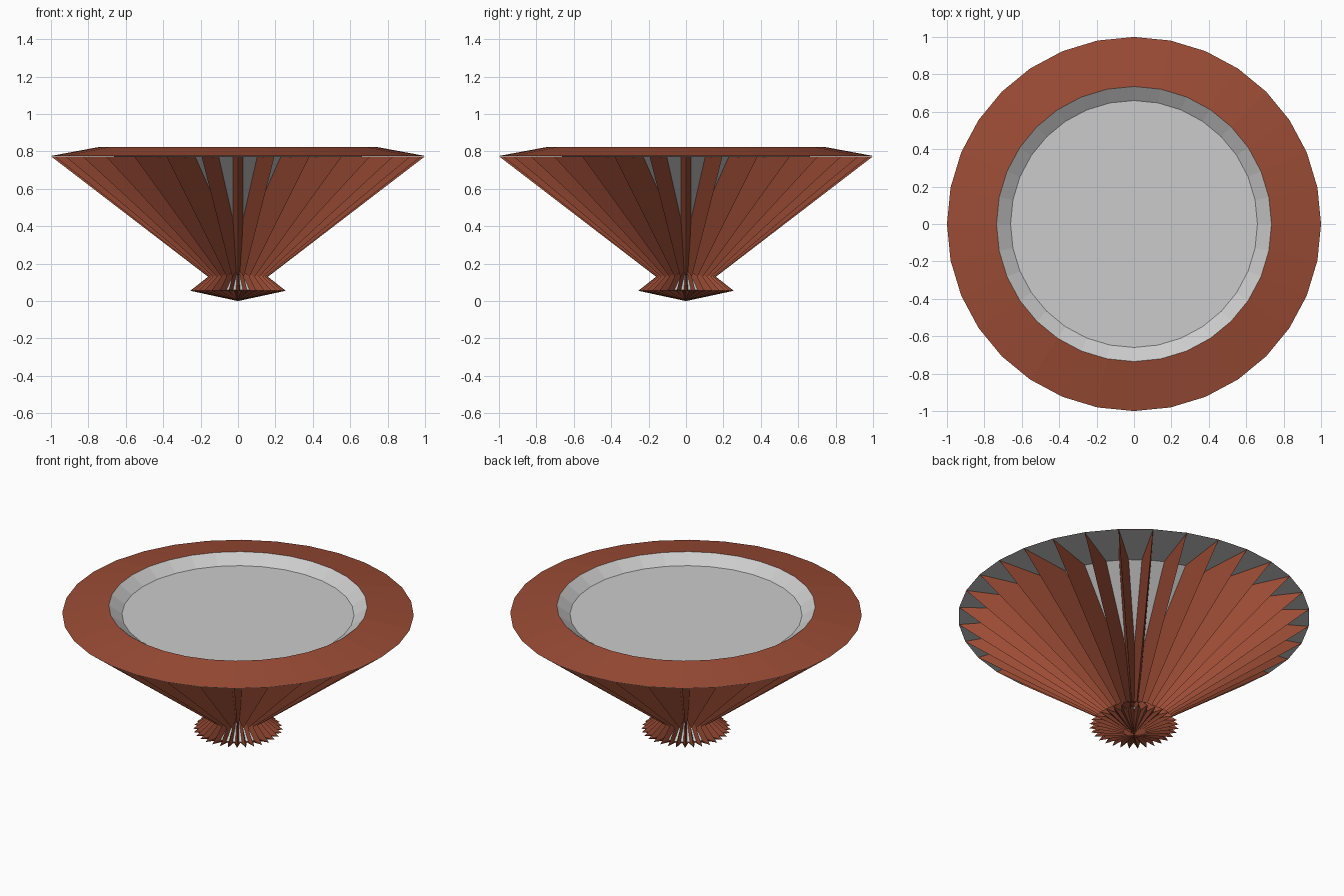
import bpy, bmesh, math

if "Cube" in bpy.data.objects:
    bpy.data.objects.remove(bpy.data.objects["Cube"])

N = 32
brown = bpy.data.materials.new("brown")
brown.diffuse_color = (0.33, 0.072, 0.036, 1)
brown.use_nodes = True
brown.node_tree.nodes["Principled BSDF"].inputs["Base Color"].default_value = brown.diffuse_color


def finish(name, bm, mat=None):
    bmesh.ops.remove_doubles(bm, verts=bm.verts, dist=1e-5)
    me = bpy.data.meshes.new(name)
    bm.to_mesh(me)
    bm.free()
    ob = bpy.data.objects.new(name, me)
    bpy.context.collection.objects.link(ob)
    if mat:
        me.materials.append(mat)
    return ob


def ring(bm, r, z):
    return [bm.verts.new((r * math.cos(2 * math.pi * i / N),
                          r * math.sin(2 * math.pi * i / N), z)) for i in range(N)]


def lathe(name, profile, mat=None):
    """Faceted revolve; points run so that normals face outward. r = 0 makes a tip."""
    bm = bmesh.new()
    rows = [ring(bm, r, z) if r > 0 else [bm.verts.new((0, 0, z))] * N for r, z in profile]
    for a, b in zip(rows, rows[1:]):
        for i in range(N):
            j = (i + 1) % N
            face = []
            for v in (a[i], a[j], b[j], b[i]):
                if v not in face:
                    face.append(v)
            bm.faces.new(face)
    return finish(name, bm, mat)


def fins(name, ridge, base, mat):
    """Radial wedges: a sharp outer ridge (r, z), and a base (r, half width, z)."""
    bm = bmesh.new()
    for i in range(N):
        c, s = math.cos(2 * math.pi * i / N), math.sin(2 * math.pi * i / N)
        put = lambda r, w, z: bm.verts.new((r * c - w * s, r * s + w * c, z))
        mid = [put(r, 0, z) for r, z in ridge]
        left = [put(r, w, z) for r, w, z in base]
        right = [put(r, -w, z) for r, w, z in base]
        for k in range(len(mid) - 1):
            bm.faces.new((mid[k], left[k], left[k + 1], mid[k + 1]))
            bm.faces.new((mid[k + 1], right[k + 1], right[k], mid[k]))
        bm.faces.new((mid[0], right[0], left[0]))
        bm.faces.new((mid[-1], left[-1], right[-1]))
    return finish(name, bm, mat)


# Sloped brown rim
lathe("rim", [(1, 0.776), (0.735, 0.825)], brown)
# Shallow grey recess in the top
lathe("basin", [(0.735, 0.825), (0.66, 0.772), (0, 0.772)])
# Grey underside of the rim, then the hourglass core
lathe("core", [(0, 0.03), (0.19, 0.06), (0, 0.2), (0.66, 0.77), (1, 0.774)])
# Pleats from the waist up to the rim
fins("body_fins", [(1, 0.774), (0.16, 0.13)],
     [(0.66, 0.027, 0.77), (0.0, 0.027, 0.2)], brown)
# Pointed pleats of the foot
fins("foot_fins", [(0.16, 0.13), (0.255, 0.055)],
     [(0.0, 0.004, 0.2), (0.19, 0.011, 0.058)], brown)
fins("foot_bottom_fins", [(0.255, 0.055), (0.0, 0.0)],
     [(0.19, 0.018, 0.056), (0.0, 0.018, 0.02)], brown)
# Brown underside of the foot
lathe("foot_underside", [(0, 0.012), (0.19, 0.055)], brown)
